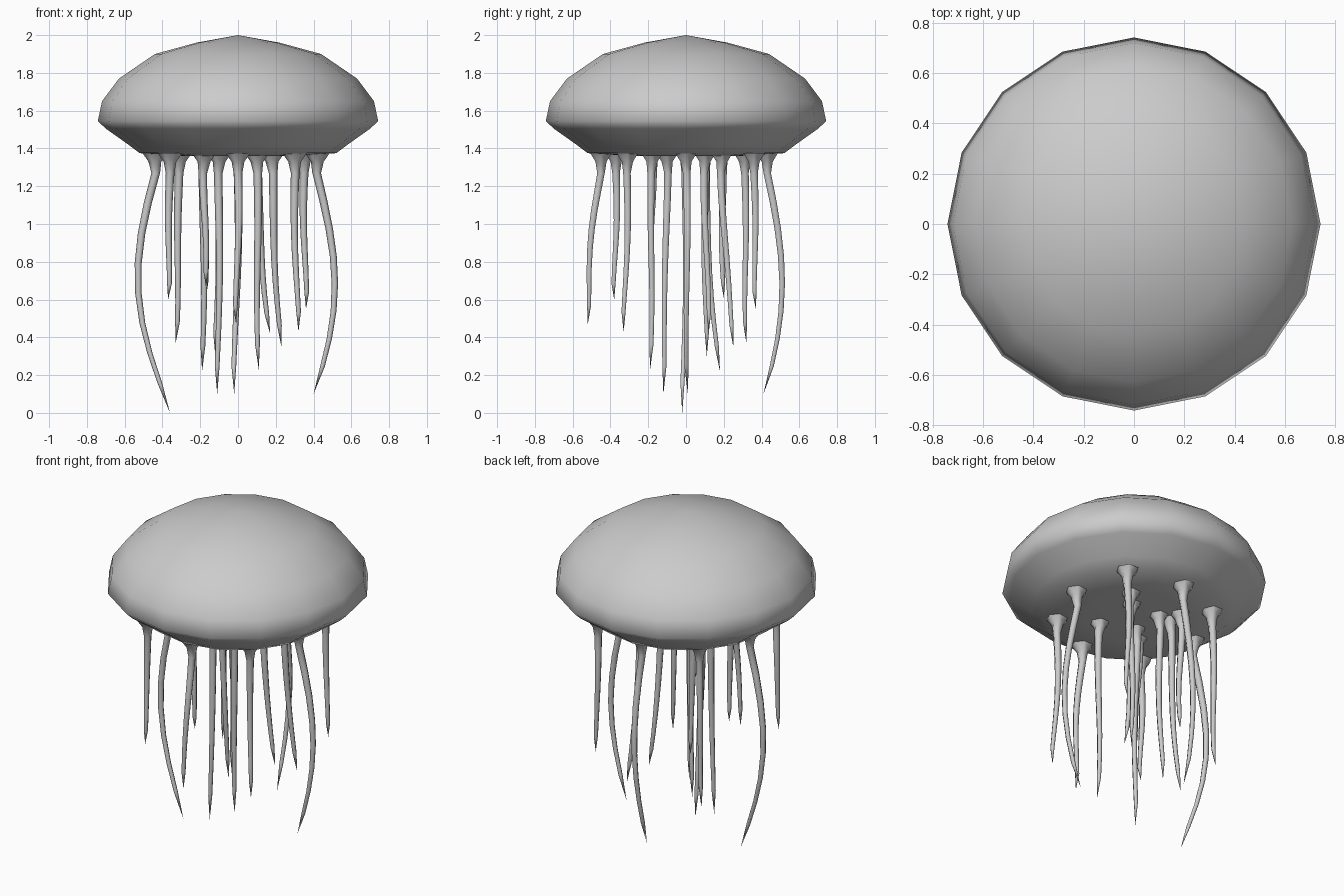
import bpy, bmesh, math
from mathutils import Vector

if "Cube" in bpy.data.objects:
    bpy.data.objects.remove(bpy.data.objects["Cube"])


def finish(bm, name):
    bmesh.ops.recalc_face_normals(bm, faces=bm.faces)
    for f in bm.faces:
        f.smooth = True
    me = bpy.data.meshes.new(name)
    bm.to_mesh(me)
    bm.free()
    ob = bpy.data.objects.new(name, me)
    bpy.context.collection.objects.link(ob)
    return ob


def skin(name, rings, sides, start=None, end=None):
    """Loft circles (centre x, y, z, radius), optionally closed by pole points."""
    bm = bmesh.new()
    loops = []
    for x, y, z, r in rings:
        loops.append([bm.verts.new((x + r * math.cos(2 * math.pi * k / sides),
                                    y + r * math.sin(2 * math.pi * k / sides), z))
                      for k in range(sides)])
    for a, b in zip(loops, loops[1:]):
        for k in range(sides):
            j = (k + 1) % sides
            bm.faces.new((a[k], a[j], b[j], b[k]))
    for pole, loop in ((start, loops[0]), (end, loops[-1])):
        if pole:
            p = bm.verts.new(pole)
            for k in range(sides):
                bm.faces.new((p, loop[k], loop[(k + 1) % sides]))
    return finish(bm, name)


# Bell: domed top, rounded rim, flat underside
profile = [(0.22, 1.96), (0.44, 1.90), (0.63, 1.77), (0.72, 1.65), (0.742, 1.545),
           (0.70, 1.505), (0.58, 1.42), (0.52, 1.375), (0.28, 1.36)]
skin("bell", [(0, 0, z, r) for r, z in profile], 16,
     start=(0, 0, 2.0), end=(0, 0, 1.36))


# Tentacles: flared root, thin tapering strand, optional outward bow
def tentacle(name, root, tip, bow=0.0):
    top = 1.375
    r0, t = Vector(root), Vector(tip)
    out = r0.normalized()
    rings = [(root[0], root[1], top, 0.065), (root[0], root[1], 1.33, 0.034)]
    n = 8
    for i in range(n):
        s = i / n
        z = 1.27 + (t.z - 1.27) * s
        p = r0.lerp(t.xy, s ** 1.5) + out * bow * math.sin(math.pi * s)
        wave = 0.006 * math.sin(5 * s + 9 * root[0])
        rings.append((p.x + wave, p.y - wave, z, 0.023 - 0.012 * s))
    skin(name, rings, 6, end=tip)


strands = [  # root, tip, bow
    ((-0.44, 0), (-0.36, -0.02, 0.0), 0.11),
    ((0.42, 0), (0.40, 0.01, 0.1), 0.10),
    ((0, 0.43), (-0.02, 0.41, 0.1), 0.09),
    ((0, -0.45), (-0.01, -0.52, 0.47), 0.03),
    ((-0.36, -0.37), (-0.37, -0.38, 0.60), 0),
    ((0.35, 0.36), (0.36, 0.37, 0.55), 0),
    ((-0.31, 0.31), (-0.33, 0.32, 0.37), 0),
    ((0.30, -0.31), (0.32, -0.33, 0.43), 0),
    ((-0.10, -0.10), (-0.11, -0.12, 0.10), 0),
    ((-0.18, 0.10), (-0.19, 0.18, 0.22), 0),
    ((0.10, -0.18), (0.11, -0.19, 0.23), 0),
    ((-0.10, 0.10), (-0.12, 0.11, 0.30), 0),
    ((0.10, 0.10), (0.17, 0.12, 0.42), 0),
    ((0.18, 0.19), (0.23, 0.25, 0.35), 0),
    ((-0.18, -0.18), (-0.17, -0.18, 0.67), 0),
    ((-0.18, 0.19), (-0.17, 0.20, 0.61), 0),
]
for i, (root, tip, bow) in enumerate(strands, 1):
    tentacle(f"tentacle_{i:02d}", root, tip, bow)
